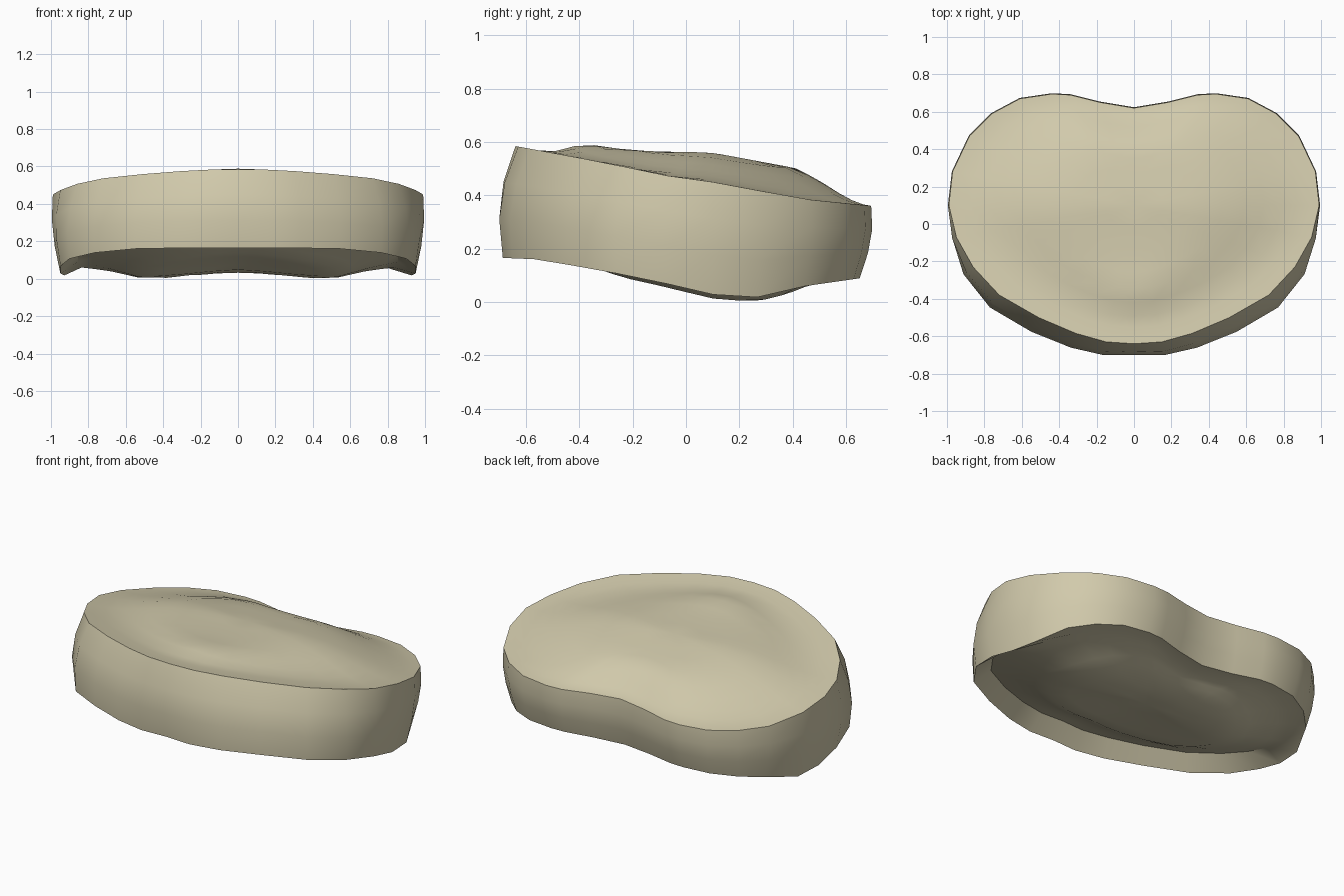
import bpy, bmesh, math
from mathutils import Vector

cube = bpy.data.objects.get("Cube")
if cube:
    bpy.data.objects.remove(cube)

# Half outline of the upper rim, front to back, and height profiles along y
HALF_RIM = [(0, -.64), (.15, -.63), (.31, -.585), (.51, -.5), (.72, -.38), (.86, -.23),
            (.95, -.07), (.99, .1), (.97, .28), (.88, .47), (.76, .59), (.61, .67),
            (.44, .695), (.34, .69), (.18, .65), (0, .62)]
TOP_HEIGHT = [(-.64, .585), (-.3, .522), (-.08, .475), (.1, .45), (.45, .385), (.7, .36)]
BASE_HEIGHT = [(-.68, .165), (-.56, .16), (-.3, .115), (-.1, .075), (.1, .028),
               (.26, .016), (.45, .06), (.66, .09)]
# Outward offset of the wall from base rim to top rim
FRONT_WALL = [(0, .04), (.35, .06), (.68, .045), (1, 0)]
BACK_WALL = [(0, -.043), (.35, -.012), (.68, .004), (1, 0)]
# Underside relative to its rim, by fraction of the radius: bulge and recess
BULGE = [(0, -.01), (.57, -.02), (.75, -.005), (1, 0)]
RECESS = [(.55, 0), (.73, .035), (.9, .065), (1, 0)]
CENTRE = Vector((0, .1))


def lookup(table, value):
    """Piecewise linear interpolation."""
    if value <= table[0][0]:
        return table[0][1]
    for (a, p), (b, q) in zip(table, table[1:]):
        if value <= b:
            return p + (q - p) * (value - a) / (b - a)
    return table[-1][1]


def smooth(t):
    t = max(0, min(1, t))
    return t * t * (3 - 2 * t)


def front(y):
    """1 on the front half, fading to 0 on the back half."""
    return smooth((.15 - y) / .5)


def top_point(p, s):
    q = CENTRE.lerp(p, s)
    f = front(q.y)
    width = .42 - .17 * f + .28 * abs(p.x)
    bump = (.11 - .052 * f) * smooth((1 - s - .14 * f) / width)
    return (q.x, q.y, lookup(TOP_HEIGHT, q.y) + bump)


def base_point(p, s):
    q = CENTRE.lerp(p, s)
    ridge = .03 * smooth((1 - s) / .4) * math.exp(-(q.x / .3) ** 2)
    depth = .15 + .85 * smooth((.55 - q.y) / .5) + .35 * front(q.y)
    relief = lookup(BULGE, s) + depth * lookup(RECESS, s) + ridge
    return (q.x, q.y, lookup(BASE_HEIGHT, q.y) + relief)


# Full mirrored outline with outward normals
rim = [Vector(p) for p in HALF_RIM]
rim += [Vector((-p.x, p.y)) for p in reversed(rim[1:-1])]
count = len(rim)
normals = []
for i in range(count):
    d = rim[(i + 1) % count] - rim[i - 1]
    normals.append(Vector((d.y, -d.x)).normalized())


def wall_point(i, t):
    """Bulging side wall, t = 0 at the base rim and 1 at the top rim."""
    p, n = rim[i], normals[i]
    f = front(p.y)

    def outward(u):
        shoulder = .13 * abs(p.x) * (1.1 - abs(p.x)) * (1 - u)
        return lookup(BACK_WALL, u) * (1 - f) + (lookup(FRONT_WALL, u) + shoulder) * f

    q = p + n * outward(t)
    bottom = lookup(BASE_HEIGHT, (p + n * outward(0)).y)
    return (q.x, q.y, bottom + (lookup(TOP_HEIGHT, p.y) - bottom) * t)


bm = bmesh.new()


def add_ring(points):
    return [bm.verts.new(p) for p in points]


def bridge(a, b):
    for i in range(count):
        j = (i + 1) % count
        bm.faces.new((a[i], a[j], b[j], b[i]))


def fill(ring, outline, surface, scales):
    """Concentric rings over a surface, closed at the centre."""
    for s in scales:
        inner = add_ring(surface(p, s) for p in outline)
        bridge(ring, inner)
        ring = inner
    hub = bm.verts.new(surface(CENTRE, 0))
    for i in range(count):
        bm.faces.new((ring[i], ring[(i + 1) % count], hub))


# Side wall
walls = [add_ring(wall_point(i, t) for i in range(count)) for t in (0, .35, .68, 1)]
for a, b in zip(walls, walls[1:]):
    bridge(a, b)

# Domed top, then the chamfered and hollowed underside
fill(walls[-1], rim, top_point, (.95, .88, .8, .7, .6, .48, .32, .16))
fill(walls[0], [v.co.xy for v in walls[0]], base_point,
     (.9, .82, .73, .65, .57, .45, .3, .15))

bmesh.ops.recalc_face_normals(bm, faces=bm.faces)
mesh = bpy.data.meshes.new("kidney_shaped_disc")
bm.to_mesh(mesh)
bm.free()

# Single bone-coloured material
tan = bpy.data.materials.new("bone_tan")
tan.use_nodes = True
colour = (.64, .59, .41, 1)
tan.diffuse_color = colour
tan.node_tree.nodes["Principled BSDF"].inputs["Base Color"].default_value = colour
mesh.materials.append(tan)

disc = bpy.data.objects.new("kidney_shaped_disc", mesh)
bpy.context.collection.objects.link(disc)
bpy.ops.object.select_all(action='DESELECT')
disc.select_set(True)
bpy.context.view_layer.objects.active = disc
bpy.ops.object.shade_smooth_by_angle(angle=math.radians(45))
